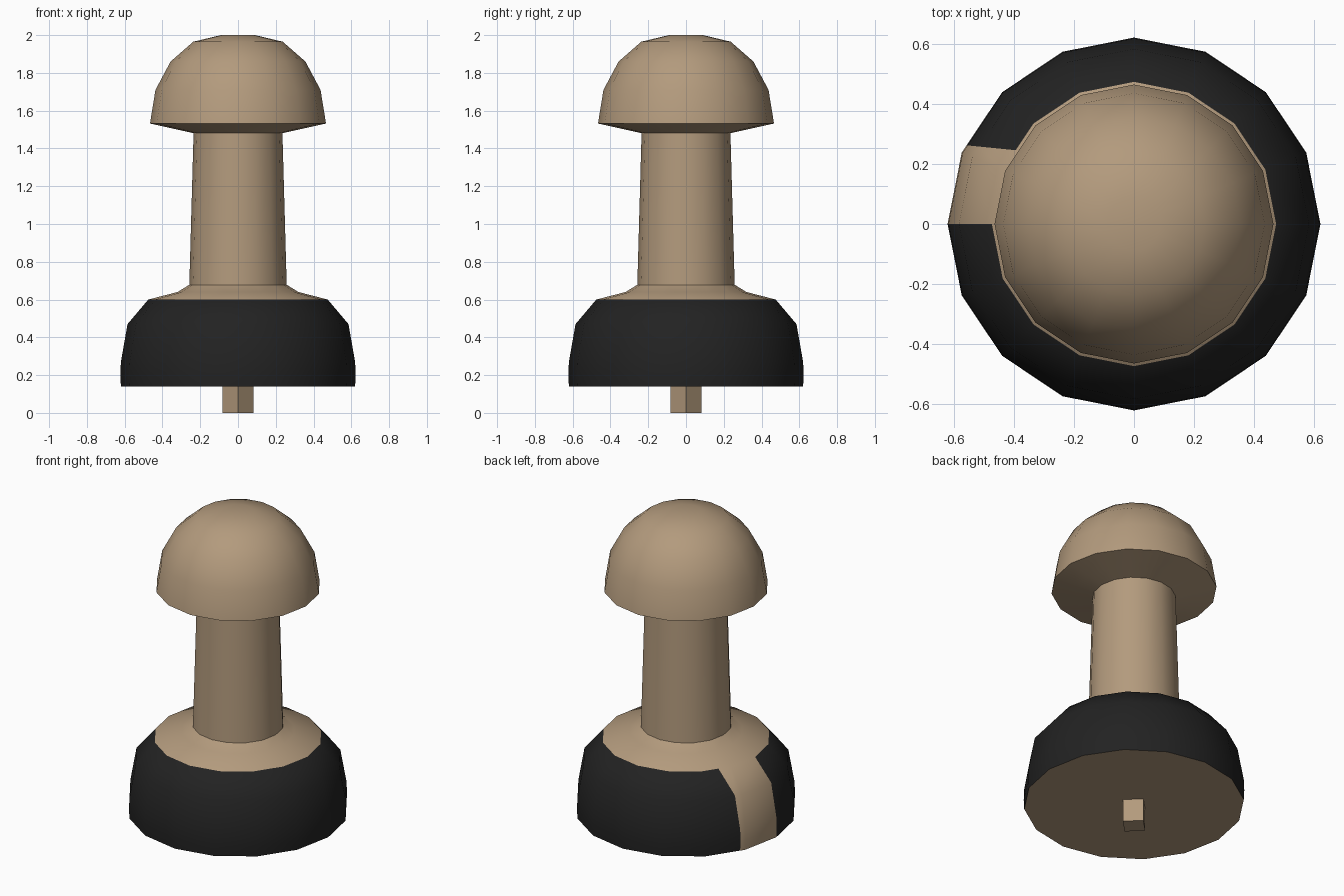
import bpy, bmesh, math
from mathutils import Vector

if "Cube" in bpy.data.objects:
    bpy.data.objects.remove(bpy.data.objects["Cube"])


def material(name, rgb):
    m = bpy.data.materials.new(name)
    m.diffuse_color = (*rgb, 1)
    m.use_nodes = True
    m.node_tree.nodes["Principled BSDF"].inputs["Base Color"].default_value = m.diffuse_color
    return m


TAN = material("tan wood", (0.45, 0.325, 0.205))
BLACK = material("black paint", (0.016, 0.016, 0.016))


def lathe(name, profile, sides=16, angle=40, paint=None):
    """Spin an (r, z) profile from bottom to top; r = 0 closes to a pole."""
    bm = bmesh.new()
    rings = []
    for r, z in profile:
        if r == 0:
            rings.append([bm.verts.new((0, 0, z))] * sides)
        else:
            rings.append([bm.verts.new((r * math.cos(math.tau * i / sides),
                                        r * math.sin(math.tau * i / sides), z))
                          for i in range(sides)])
    for a, b in zip(rings, rings[1:]):
        for i in range(sides):
            j = (i + 1) % sides
            loop = list(dict.fromkeys((a[i], a[j], b[j], b[i])))
            bm.faces.new(loop)
    if paint:
        paint(bm)
    me = bpy.data.meshes.new(name)
    bm.to_mesh(me)
    bm.free()
    ob = bpy.data.objects.new(name, me)
    bpy.context.collection.objects.link(ob)
    me.materials.append(TAN)
    me.materials.append(BLACK)
    bpy.ops.object.select_all(action='DESELECT')
    ob.select_set(True)
    bpy.context.view_layer.objects.active = ob
    bpy.ops.object.shade_smooth_by_angle(angle=math.radians(angle))
    return ob


# black band around the base, with one unpainted strip at the left back
def paint_base(bm):
    strip = [f for f in bm.faces
             if f.calc_center_median().x < -0.2 and f.calc_center_median().y > 0
             and 0.145 < f.calc_center_median().z < 0.6]
    geom = set(strip)
    for f in strip:
        geom.update(f.edges)
        geom.update(f.verts)
    bmesh.ops.bisect_plane(bm, geom=list(geom), dist=1e-5,
                           plane_co=Vector((-0.48, 0.255, 0)),
                           plane_no=Vector((0.1, 1, 0)))
    for f in bm.faces:
        c = f.calc_center_median()
        side = 0.145 < c.z < 0.6
        bare = c.x < 0 and c.y > 0 and c.y - 0.255 + 0.1 * (c.x + 0.48) < 0
        f.material_index = 1 if side and not bare else 0


# base with flared shoulder
lathe("base", [(0, 0.14), (0.62, 0.14), (0.623, 0.2), (0.62, 0.27), (0.585, 0.47),
               (0.475, 0.6), (0.32, 0.64), (0.255, 0.68)], angle=50, paint=paint_base)

# tapered stem
lathe("stem", [(0.258, 0.67), (0.235, 1.49)])

# domed cap with sloped underside
lathe("cap", [(0.232, 1.48), (0.33, 1.502), (0.466, 1.532), (0.437, 1.71),
              (0.357, 1.86), (0.237, 1.965), (0.09, 2.0), (0, 2.0)], angle=50)

# small four-sided pin underneath
lathe("pin", [(0, 0), (0.082, 0), (0.082, 0.15)], sides=4, angle=30)
